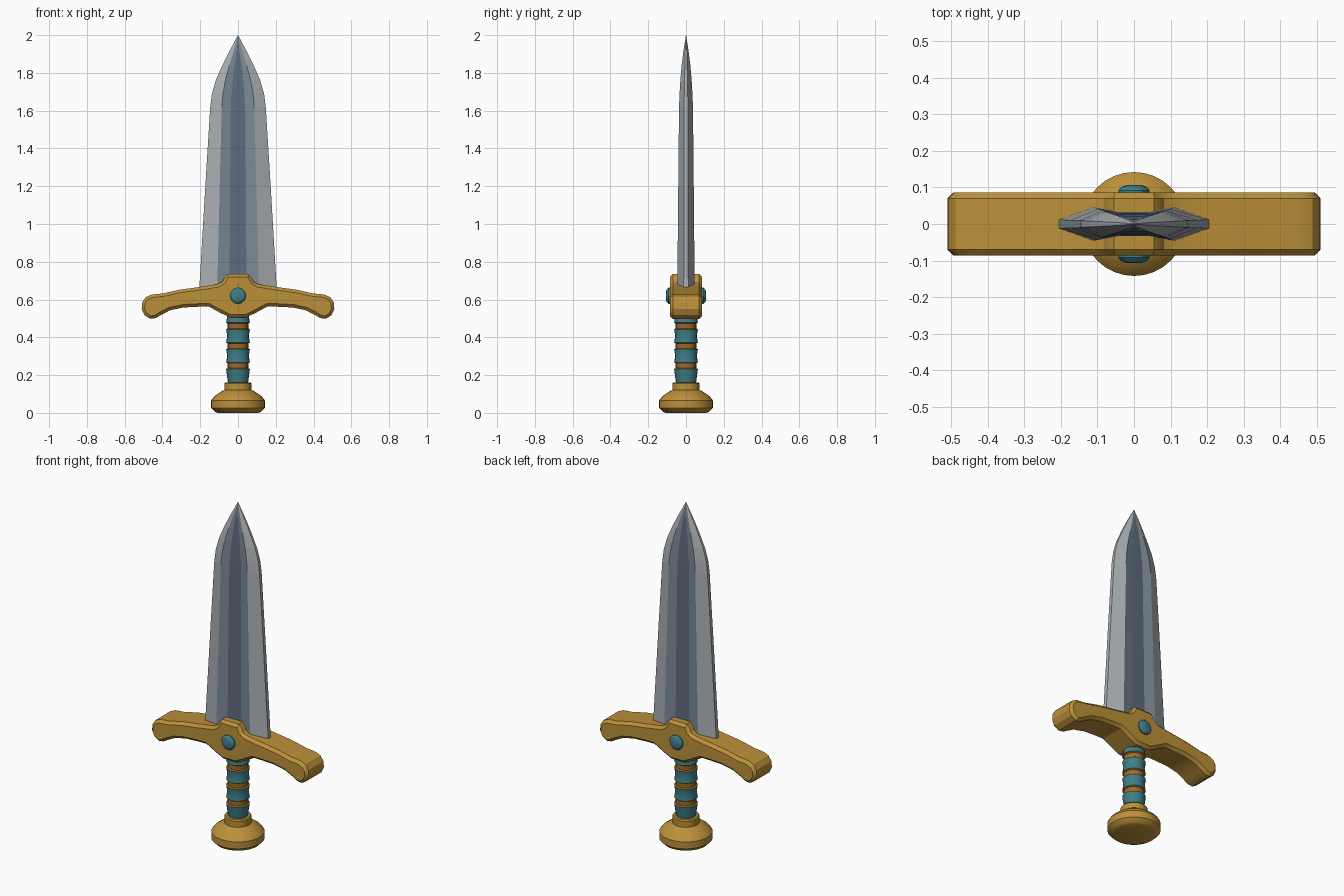
import bpy, bmesh, math

if "Cube" in bpy.data.objects:
    bpy.data.objects.remove(bpy.data.objects["Cube"])


def material(name, rgb):
    m = bpy.data.materials.new(name)
    m.diffuse_color = (*rgb, 1)
    m.use_nodes = True
    m.node_tree.nodes["Principled BSDF"].inputs["Base Color"].default_value = m.diffuse_color
    return m


gold = material("gold", (0.50, 0.28, 0.042))
bronze = material("bronze band", (0.35, 0.14, 0.02))
teal = material("teal", (0.048, 0.21, 0.25))
steel = material("light steel", (0.40, 0.43, 0.45))
steel_mid = material("blue steel", (0.20, 0.25, 0.305))
steel_dark = material("dark steel", (0.11, 0.15, 0.21))


def make(name, bm, mats, angle=None):
    bmesh.ops.remove_doubles(bm, verts=bm.verts[:], dist=1e-5)
    bmesh.ops.recalc_face_normals(bm, faces=bm.faces[:])
    me = bpy.data.meshes.new(name)
    bm.to_mesh(me)
    bm.free()
    ob = bpy.data.objects.new(name, me)
    bpy.context.collection.objects.link(ob)
    for m in mats:
        me.materials.append(m)
    if angle:
        bpy.ops.object.select_all(action='DESELECT')
        ob.select_set(True)
        bpy.context.view_layer.objects.active = ob
        bpy.ops.object.shade_smooth_by_angle(angle=math.radians(angle))
    return ob


def loft(rings, index_rule=lambda row, col: 0):
    """Skin closed rings of equal length and cap both ends."""
    bm = bmesh.new()
    rows = [[bm.verts.new(p) for p in ring] for ring in rings]
    n = len(rows[0])
    for i in range(len(rows) - 1):
        for j in range(n):
            k = (j + 1) % n
            f = bm.faces.new((rows[i][j], rows[i][k], rows[i + 1][k], rows[i + 1][j]))
            f.material_index = index_rule(i, j)
    for row in (rows[0], rows[-1]):
        bm.faces.new(row)
    return bm


def lathe(profile, sides=24, index_rule=lambda row, col: 0):
    return loft([[(r * math.cos(2 * math.pi * j / sides), r * math.sin(2 * math.pi * j / sides), z)
                  for j in range(sides)] for r, z in profile], index_rule)


# Blade: (height, half width, ridge x, groove x, edge y, ridge y, groove y)
blade_rows = [
    (0.66, 0.205, 0.110, 0.045, 0.012, 0.046, 0.034),
    (1.20, 0.173, 0.097, 0.042, 0.011, 0.041, 0.030),
    (1.62, 0.147, 0.086, 0.038, 0.010, 0.037, 0.026),
    (1.69, 0.138, 0.080, 0.034, 0.009, 0.034, 0.024),
    (1.76, 0.118, 0.067, 0.028, 0.008, 0.030, 0.022),
    (1.84, 0.083, 0.046, 0.019, 0.006, 0.023, 0.018),
    (1.92, 0.043, 0.022, 0.006, 0.004, 0.013, 0.012),
    (2.00, 0.0005, 0.0003, 0.0001, 0.0002, 0.0004, 0.0004),
]


def blade_ring(z, w, r, g, e, t, d):
    front = [(-w, -e), (-r, -t), (-g, -d), (g, -d), (r, -t), (w, -e)]
    return [(x, y, z) for x, y in front + [(-x, -y) for x, y in front]]


strip_colours = [0, 1, 2, 1, 0, 0]
make("blade", loft([blade_ring(*r) for r in blade_rows],
                   lambda i, j: strip_colours[j % 6]), [steel, steel_mid, steel_dark])

# Crossguard: mirrored outline with bevelled front and back rims
half = [(0.055, 0.735), (0.068, 0.722), (0.082, 0.695), (0.105, 0.682), (0.20, 0.667),
        (0.31, 0.652), (0.40, 0.632), (0.455, 0.627), (0.488, 0.613), (0.507, 0.585),
        (0.510, 0.55), (0.495, 0.517), (0.465, 0.498), (0.435, 0.502), (0.41, 0.517),
        (0.36, 0.543), (0.29, 0.558), (0.21, 0.562), (0.155, 0.563), (0.10, 0.533), (0.045, 0.506)]
outline = half + [(-x, z) for x, z in reversed(half)]


def inset(points, d):
    out = []
    for i, (x, z) in enumerate(points):
        (ax, az), (bx, bz) = points[i - 1], points[(i + 1) % len(points)]
        tx, tz = bx - ax, bz - az
        length = math.hypot(tx, tz)
        out.append((x + d * tz / length, z - d * tx / length))
    return out


rim = inset(outline, 0.016)
make("crossguard", loft([[(x, y, z) for x, z in pts] for y, pts in
                         ((-0.086, rim), (-0.070, outline), (0.070, outline), (0.086, rim))]),
     [gold], 25)

# Gems on the front and back of the guard
for side, label in ((-1, "front"), (1, "back")):
    gem = lathe([(0.043, 0.075), (0.043, 0.092), (0.034, 0.102), (0.018, 0.107)], 12)
    for v in gem.verts:
        x, y, z = v.co
        v.co = (x, side * z, 0.62 + y)
    make(label + "_gem", gem, [teal], 30)

# Grip: swelling teal sections separated by recessed bands
grip_profile = [(0.052, 0.15)]
for z in (0.25, 0.355, 0.46):
    grip_profile += [(0.063, z - 0.018), (0.055, z - 0.013), (0.055, z + 0.013), (0.063, z + 0.018)]
    if z < 0.46:
        grip_profile.append((0.057, z + 0.052))
grip_profile.append((0.054, 0.53))
band_rows = [i for i in range(len(grip_profile) - 1)
             if grip_profile[i][0] == 0.055 or grip_profile[i + 1][0] == 0.055]
make("grip", lathe(grip_profile, 20, lambda i, j: int(i in band_rows)), [teal, bronze], 25)

# Pommel with its collar
make("pommel", lathe([(0.108, 0), (0.122, 0.006), (0.142, 0.026), (0.142, 0.066), (0.125, 0.088),
                      (0.085, 0.116), (0.072, 0.120), (0.072, 0.155), (0.067, 0.162)], 32),
     [gold], 30)
